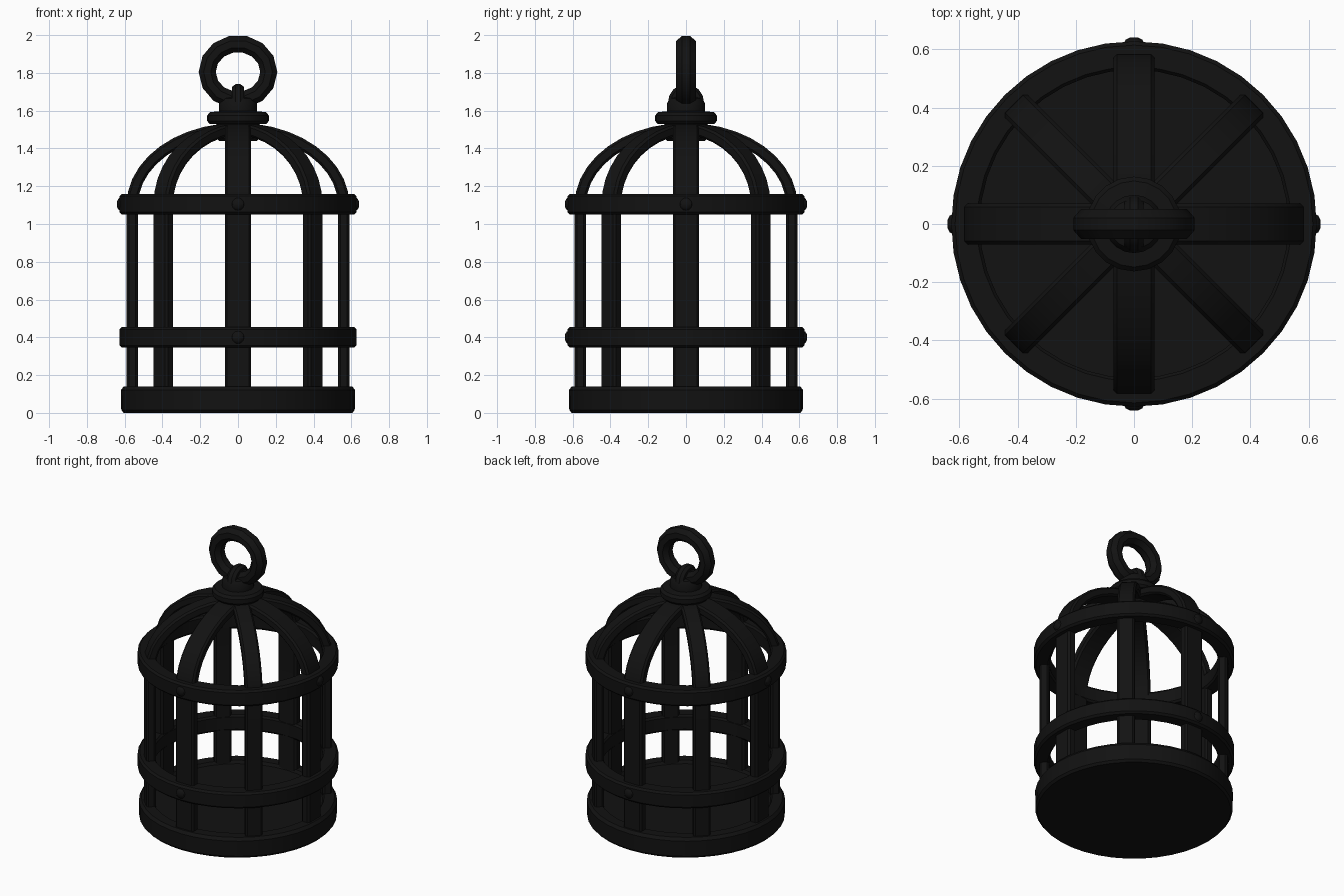
import bpy, bmesh
from math import sin, cos, pi, tau, radians
from mathutils import Matrix, Vector

if "Cube" in bpy.data.objects:
    bpy.data.objects.remove(bpy.data.objects["Cube"])

iron = bpy.data.materials.new("black_iron")
iron.diffuse_color = (0.006, 0.006, 0.006, 1)
iron.use_nodes = True
iron.node_tree.nodes["Principled BSDF"].inputs["Base Color"].default_value = iron.diffuse_color


def finish(name, bm, angle=35):
    bmesh.ops.recalc_face_normals(bm, faces=bm.faces)
    me = bpy.data.meshes.new(name)
    bm.to_mesh(me)
    bm.free()
    ob = bpy.data.objects.new(name, me)
    bpy.context.collection.objects.link(ob)
    me.materials.append(iron)
    bpy.ops.object.select_all(action='DESELECT')
    ob.select_set(True)
    bpy.context.view_layer.objects.active = ob
    bpy.ops.object.shade_smooth_by_angle(angle=radians(angle))
    return ob


def skin(bm, loops, closed):
    """Bridge successive vertex loops; cap the ends when open."""
    n = len(loops[0])
    for i in range(len(loops) if closed else len(loops) - 1):
        a, b = loops[i], loops[(i + 1) % len(loops)]
        for j in range(n):
            bm.faces.new((a[j], a[(j + 1) % n], b[(j + 1) % n], b[j]))
    if not closed:
        bm.faces.new(loops[0])
        bm.faces.new(loops[-1])


def lathe(name, profile, segs=40, closed=False):
    """Revolve an (r, z) profile around the z axis."""
    bm = bmesh.new()
    loops = [[bm.verts.new((r * cos(tau * k / segs), r * sin(tau * k / segs), z))
              for k in range(segs)] for r, z in profile]
    skin(bm, loops, closed)
    return finish(name, bm)


def sweep(name, path, width, thick, angle):
    """Chamfered flat bar along an (r, z) path, turned to the given angle."""
    w, t, c = width / 2, thick / 2, 0.012
    section = [(-w + c, -t), (w - c, -t), (w, -t + c), (w, t - c),
               (w - c, t), (-w + c, t), (-w, t - c), (-w, -t + c)]
    bm = bmesh.new()
    loops = []
    for i, p in enumerate(path):
        d = (path[min(i + 1, len(path) - 1)] - path[max(i - 1, 0)]).normalized()
        out = Vector((d.y, -d.x))
        loops.append([bm.verts.new((p.x + out.x * v, u, p.y + out.y * v)) for u, v in section])
    skin(bm, loops, False)
    bm.transform(Matrix.Rotation(angle, 4, 'Z'))
    return finish(name, bm)


def arc_tube(name, centre, rx, rz, ty, tr, a0, a1, segs, sides, matrix=Matrix()):
    """Tube on an ellipse in the xz plane, full ring or partial arc."""
    full = abs(a1 - a0 - tau) < 1e-6
    bm = bmesh.new()
    loops = []
    for i in range(segs if full else segs + 1):
        a = a0 + (a1 - a0) * i / segs
        loop = []
        for j in range(sides):
            b = tau * (j + 0.5) / sides
            loop.append(bm.verts.new(((rx + tr * cos(b)) * cos(a), ty * sin(b),
                                      (rz + tr * cos(b)) * sin(a))))
        loops.append(loop)
    skin(bm, loops, full)
    bm.transform(Matrix.Translation(centre) @ matrix)
    return finish(name, bm)


# Base tray with a shallow floor
lathe("base_tray", [(0.605, 0), (0.618, 0.015), (0.62, 0.12), (0.605, 0.14),
                    (0.54, 0.14), (0.53, 0.12)])

# Hoop bands
for name, z in (("lower_band", 0.4), ("upper_band", 1.105)):
    lathe(name, [(0.54, z - 0.055), (0.615, z - 0.055), (0.628, z - 0.042),
                 (0.628, z + 0.042), (0.615, z + 0.055), (0.54, z + 0.055),
                 (0.53, z + 0.042), (0.53, z - 0.042)], closed=True)

# Eight bars rising into the dome
path = [Vector((0.56, z)) for z in (0.1, 0.4, 0.75, 1.1)]
path += [Vector((0.56 * cos(a), 1.1 + 0.405 * sin(a)))
         for a in (radians(9 * k) for k in range(1, 10))]
path.append(Vector((0.0, 1.505)))
for k in range(8):
    sweep(f"bar_{k + 1}", path, 0.11 if k % 2 else 0.14, 0.06, k * pi / 4)

# Rivets on the bands
for z, angles in ((1.105, (0, 90, 180, 270)), (0.4, (90, 270))):
    for a in angles:
        bm = bmesh.new()
        bmesh.ops.create_uvsphere(bm, u_segments=10, v_segments=6, radius=0.035)
        bm.transform(Matrix.Rotation(radians(a), 4, 'Z') @ Matrix.Translation((0.622, 0, z))
                     @ Matrix.Diagonal((0.6, 1, 1, 1)))
        finish(f"rivet_{a}_{z}", bm)

# Crown: lower boss, flange and neck
lathe("crown", [(0.10, 1.44), (0.115, 1.455), (0.115, 1.53), (0.15, 1.53), (0.163, 1.545),
                (0.163, 1.575), (0.148, 1.592), (0.10, 1.597), (0.10, 1.64),
                (0.085, 1.665), (0.05, 1.675)], segs=20)

# Shackle loop holding the ring
arc_tube("shackle", (0, 0, 1.645), 0.07, 0.07, 0.035, 0.027, 0, pi, 8, 8,
         Matrix.Rotation(pi / 2, 4, 'Z'))

# Hanging ring
arc_tube("hanging_ring", (0, 0, 1.805), 0.163, 0.15, 0.056, 0.049, 0, tau, 14, 8)
